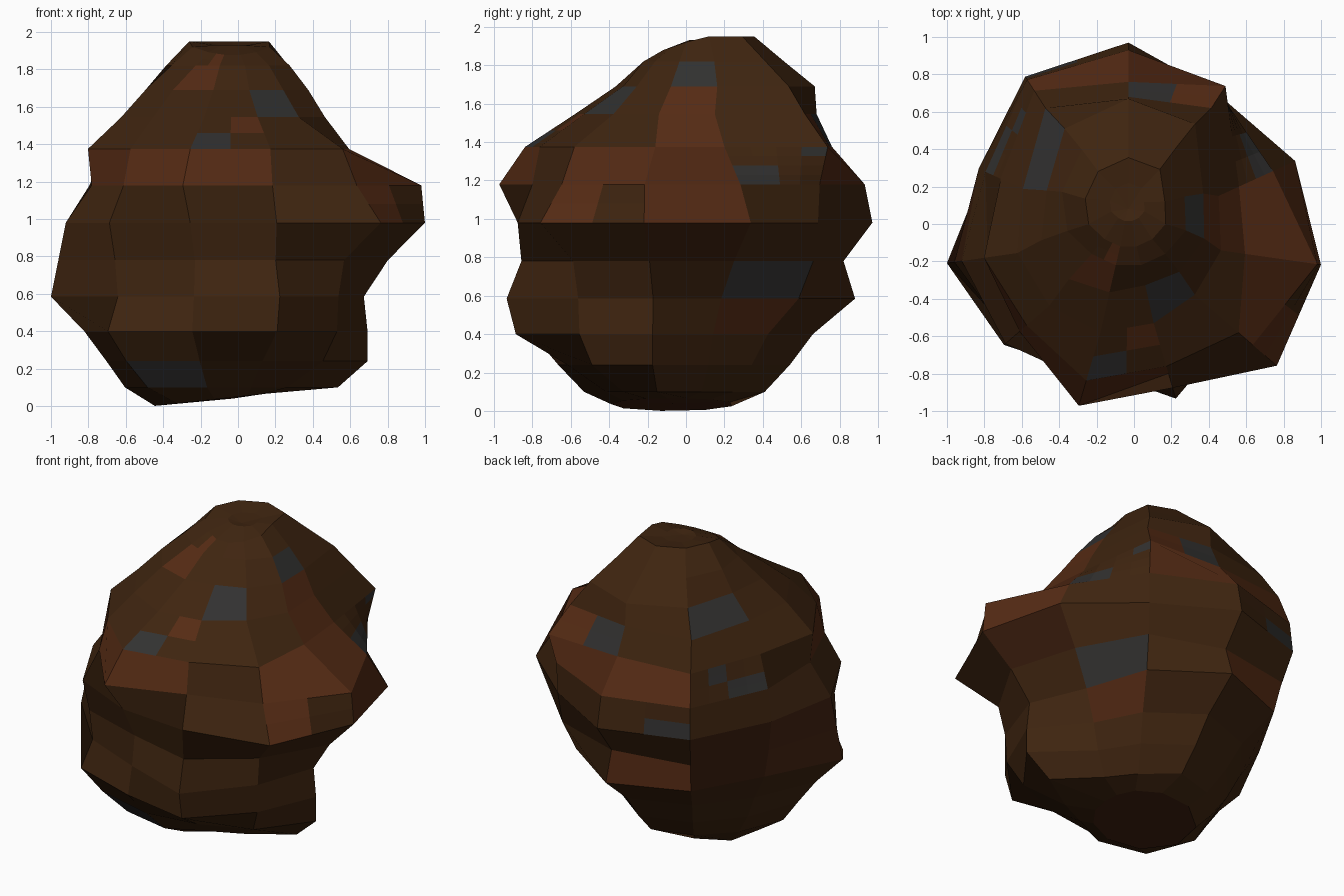
import bpy, bmesh, math
from mathutils import Vector

if "Cube" in bpy.data.objects:
    bpy.data.objects.remove(bpy.data.objects["Cube"])

COLS = 11
CX, CY = -0.03, -0.07           # centre of the boulder's rings
HEIGHTS = [.10, .24, .40, .585, .78, .98, 1.18, 1.375, 1.545, 1.69, 1.82]
LEAN = {10: .05, 11: .08, 12: .10, 13: .15}   # the crown leans to the back

# Radius profiles, bottom to top, one per meridian; clockwise from the back
PROFILES = [
    (.48, .61, .73, .95, .89, 1.04, 1.00, .83, .75, .69, .50),   # back
    (.37, .49, .59, .78, .87, .90, .91, .96, .82, .66, .48),
    (.36, .45, .51, .61, .77, .98, .85, .65, .53, .44, .33),
    (.57, .73, .73, .71, .84, 1.04, 1.02, .63, .50, .41, .31),   # right
    (.39, .64, .74, .75, .79, 1.05, .88, .78, .47, .36, .26),
    (.36, .57, .85, .90, .82, .84, .76, .72, .48, .32, .24),     # front
    (.48, .62, .76, .73, .71, .80, .94, .80, .53, .36, .24),
    (.60, .75, .88, .81, .83, .87, .77, .72, .56, .42, .26),
    (.58, .68, .80, .98, .94, .90, .76, .78, .60, .47, .33),     # left
    (.50, .60, .68, .80, .85, .88, .84, .75, .62, .48, .39),
    (.48, .60, .70, .90, .95, 1.02, 1.00, .93, .82, .63, .46),
]


def point(k, j):
    """Point on meridian k, ring j (0 = foot ring, 12 and 13 = crown rings)."""
    a = math.radians(90 - 360 / COLS * k)
    prof = PROFILES[k % COLS]
    if j == 0:
        r = .30 - .12 * math.cos(a)
    elif j <= 11:
        r = prof[j - 1]
    else:
        r = prof[-1] * (.65 if j == 12 else .28)
    x = CX + r * math.cos(a)
    y = CY + LEAN.get(j, 0) + r * math.sin(a)
    if j == 0:
        z = max(0, .05 + .11 * x)
    elif j <= 11:
        z = HEIGHTS[j - 1]
    else:
        z = min(1.95, 1.92 + .35 * y) if j == 12 else 1.93
    return Vector((x, y, z))


def material(name, rgb):
    m = bpy.data.materials.new(name)
    m.diffuse_color = (*rgb, 1)
    m.use_nodes = True
    m.node_tree.nodes["Principled BSDF"].inputs["Base Color"].default_value = m.diffuse_color
    return m


BROWN, RUST, GREY, RED = range(4)
mats = [material("brown_stone", (.049, .018, .005)),
        material("rust_stone", (.092, .024, .007)),
        material("grey_ore", (.032, .031, .030)),
        material("red_brown_stone", (.053, .015, .005))]

# Whole coloured cells: (meridian, ring)
cells = {
    RUST: [(7, 7), (6, 7), (5, 7), (3, 7), (2, 7), (2, 6), (2, 8), (2, 9),
           (6, 10), (10, 7), (0, 7), (10, 4), (1, 3)],
    GREY: [(1, 4), (4, 9), (6, 1), (2, 10), (9, 9)],
    RED: [(8, 5), (9, 5), (8, 4), (9, 4), (2, 5)],
}
whole = {c: m for m, group in cells.items() for c in group}

# Smaller patches: cell -> (splits, {(across, up): colour})
small = {
    (5, 8): (2, {(1, 0): GREY, (0, 1): RUST}),
    (1, 7): (4, {(2, 0): GREY, (3, 0): GREY, (2, 1): GREY, (3, 1): GREY, (0, 3): GREY}),
    (3, 6): (2, {(1, 0): RUST, (1, 1): RUST}),
    (0, 8): (2, {(0, 0): GREY, (0, 1): GREY, (1, 0): RUST, (1, 1): RUST}),
    (9, 7): (4, {(0, 0): GREY, (1, 0): GREY, (0, 1): GREY, (1, 1): GREY,
                 (2, 2): GREY, (2, 3): GREY}),
    (10, 6): (2, {(0, 0): GREY}),
    (6, 11): (2, {(0, 0): RUST, (0, 1): RUST}),
}

bm = bmesh.new()


def face(pts, mat):
    bm.faces.new([bm.verts.new(p) for p in pts]).material_index = mat


# Sides: a ring of quads per level, subdivided where patches are small
for k in range(COLS):
    for j in range(13):
        a, b, c, d = point(k, j), point(k + 1, j), point(k + 1, j + 1), point(k, j + 1)
        if (k, j) not in small:
            face((a, b, c, d), whole.get((k, j), BROWN))
            continue
        n, colours = small[k, j]

        def at(u, v):
            return a.lerp(b, u / n).lerp(d.lerp(c, u / n), v / n)
        for u in range(n):
            for v in range(n):
                face((at(u, v), at(u + 1, v), at(u + 1, v + 1), at(u, v + 1)),
                     colours.get((u, v), BROWN))
    # Foot and crown fans
    face((point(k, 0), point(k + 1, 0), Vector((CX, CY, .04))), RED)
    face((point(k, 13), point(k + 1, 13), Vector((CX, .08, 1.92))), BROWN)

bmesh.ops.remove_doubles(bm, verts=bm.verts, dist=.0005)
bmesh.ops.recalc_face_normals(bm, faces=bm.faces)

mesh = bpy.data.meshes.new("ore_boulder")
bm.to_mesh(mesh)
bm.free()
for m in mats:
    mesh.materials.append(m)
boulder = bpy.data.objects.new("ore_boulder", mesh)
bpy.context.collection.objects.link(boulder)
